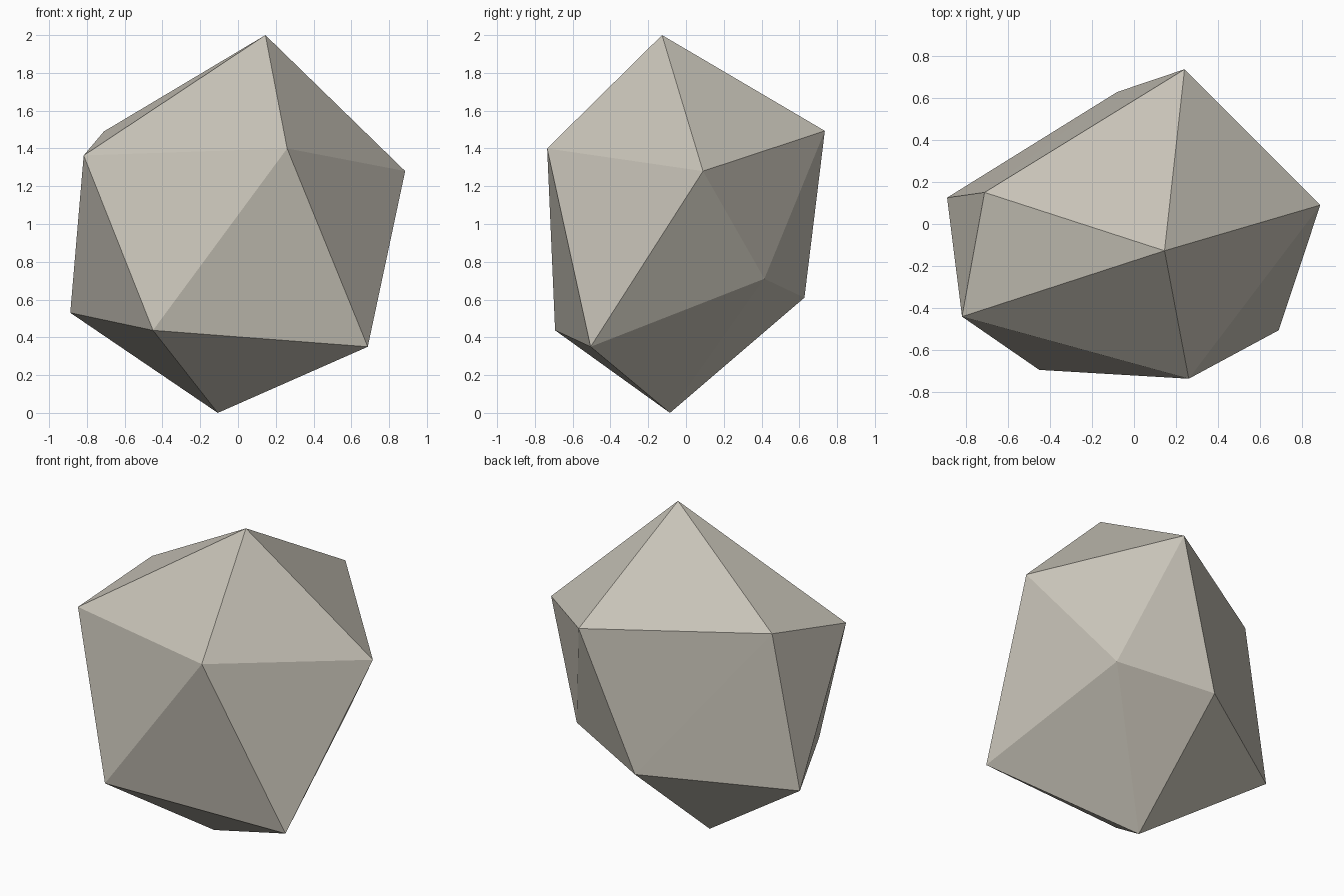
import bpy
import bmesh

if "Cube" in bpy.data.objects:
    bpy.data.objects.remove(bpy.data.objects["Cube"])

# Irregular low-poly rock: two poles and two staggered rings of five corners
TOP, BOTTOM = (0.145, -0.127, 2.0), (-0.107, -0.085, 0.0)
UPPER = [(0.26, -0.735, 1.40), (0.885, 0.09, 1.28), (0.24, 0.735, 1.493),
         (-0.71, 0.15, 1.49), (-0.817, -0.44, 1.363)]
LOWER = [(0.687, -0.505, 0.35), (0.477, 0.415, 0.71), (-0.08, 0.627, 0.61),
         (-0.888, 0.125, 0.53), (-0.45, -0.693, 0.437)]

bm = bmesh.new()
top, bottom = bm.verts.new(TOP), bm.verts.new(BOTTOM)
up = [bm.verts.new(p) for p in UPPER]
low = [bm.verts.new(p) for p in LOWER]

# Cap, zigzag band and base, one fifth at a time
for i in range(5):
    j = (i + 1) % 5
    bm.faces.new((top, up[i], up[j]))
    bm.faces.new((up[i], low[i], up[j]))
    bm.faces.new((up[j], low[i], low[j]))
    bm.faces.new((bottom, low[j], low[i]))
bmesh.ops.recalc_face_normals(bm, faces=bm.faces)

mesh = bpy.data.meshes.new("rock")
bm.to_mesh(mesh)
bm.free()

# Warm grey stone, flat shaded
stone = bpy.data.materials.new("warm grey stone")
stone.diffuse_color = (0.58, 0.55, 0.48, 1.0)
stone.use_nodes = True
stone.node_tree.nodes["Principled BSDF"].inputs["Base Color"].default_value = stone.diffuse_color
mesh.materials.append(stone)

rock = bpy.data.objects.new("rock", mesh)
bpy.context.collection.objects.link(rock)
